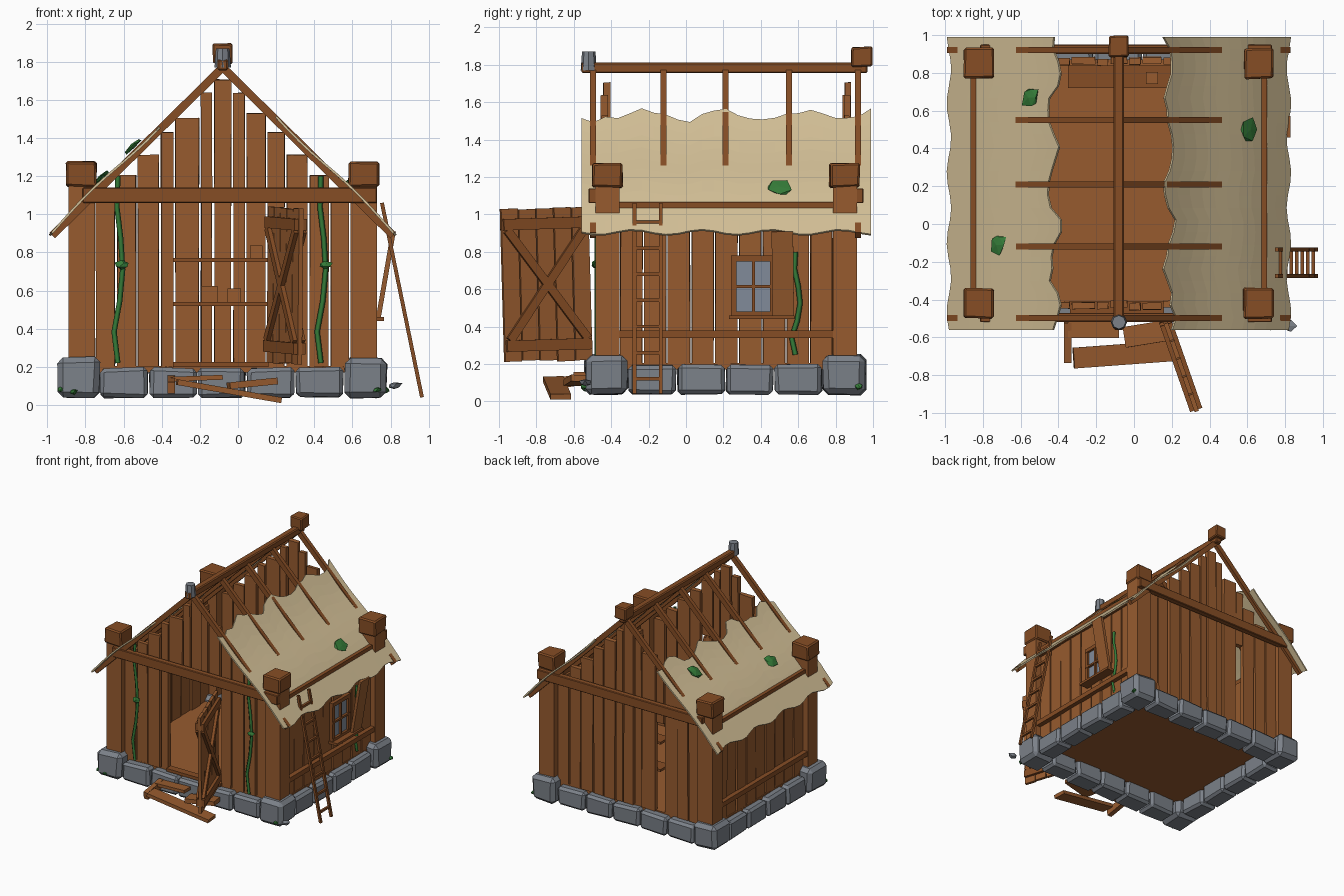
import bpy, bmesh, math, random
from mathutils import Matrix, Vector

random.seed(4)
if "Cube" in bpy.data.objects:
    bpy.data.objects.remove(bpy.data.objects["Cube"])


def material(name, rgb):
    m = bpy.data.materials.new(name)
    m.use_nodes = True
    m.diffuse_color = (*rgb, 1)
    m.node_tree.nodes["Principled BSDF"].inputs["Base Color"].default_value = (*rgb, 1)
    return m


PLANK = material("plank wood", (0.31, 0.105, 0.028))
BEAM = material("beam wood", (0.24, 0.075, 0.018))
STONE = material("grey stone", (0.20, 0.22, 0.25))
CLOTH = material("canvas", (0.66, 0.53, 0.31))
LEAF = material("leaf green", (0.035, 0.20, 0.04))
GLASS = material("window glass", (0.22, 0.26, 0.32))
MX, MY = -0.08, 0.215          # house centre
SLOPE, RIDGE = 0.985, 1.80


def roof(x):
    return RIDGE - SLOPE * abs(x - MX)


def finish(name, bm, mat, bevel=0):
    me = bpy.data.meshes.new(name)
    bm.to_mesh(me)
    bm.free()
    me.materials.append(mat)
    ob = bpy.data.objects.new(name, me)
    bpy.context.collection.objects.link(ob)
    if bevel:
        mod = ob.modifiers.new("bevel", "BEVEL")
        mod.width, mod.segments = bevel, 1
    return ob


def box(name, lo, hi, mat, bevel=0, jitter=0, frame=Matrix()):
    bm = bmesh.new()
    bmesh.ops.create_cube(bm, size=1)
    lo, hi = Vector(lo), Vector(hi)
    for v in bm.verts:
        v.co = v.co * (hi - lo) + (lo + hi) / 2
        v.co += Vector([random.uniform(-jitter, jitter) for _ in range(3)])
    bm.transform(frame)
    return finish(name, bm, mat, bevel)


def bar(name, a, b, width, thick, mat=BEAM, side=(1, 0, 0), frame=Matrix()):
    """Straight timber from a to b; width runs along side."""
    a, b = Vector(a), Vector(b)
    z = (b - a).normalized()
    x = Vector(side)
    x = (x - z * x.dot(z)).normalized()
    rot = Matrix((x, z.cross(x), z)).transposed().to_4x4()
    return box(name, (-width / 2, -thick / 2, 0), (width / 2, thick / 2, (b - a).length), mat,
               frame=frame @ Matrix.Translation(a) @ rot)


def leaves(name, c, size, mat=LEAF, tilt=0):
    bm = bmesh.new()
    bmesh.ops.create_icosphere(bm, subdivisions=1, radius=1)
    for v in bm.verts:
        v.co *= random.uniform(0.65, 1.25)
    bm.transform(Matrix.Translation(c) @ Matrix.Rotation(tilt, 4, "Y") @ Matrix.Diagonal((*size, 1)))
    finish(name, bm, mat)


# Stone footing and floor
for x in (-0.835, 0.67):
    for y in (-0.425, 0.845):
        box("corner_stone", (x - 0.108, y - 0.115, 0.04), (x + 0.108, y + 0.115, 0.25), STONE, 0.03, 0.008)
for i in range(5):
    x = -0.72 + i * 0.256
    for y in (-0.43, 0.85):
        box("footing_stone", (x, y - 0.085, 0.04), (x + 0.245, y + 0.085, 0.195), STONE, 0.02, 0.006)
for i in range(4):
    y = -0.305 + i * 0.26
    for x in (-0.835, 0.67):
        box("footing_stone", (x - 0.08, y, 0.04), (x + 0.08, y + 0.25, 0.195), STONE, 0.02, 0.006)
box("floor", (-0.85, -0.44, 0.17), (0.69, 0.87, 0.205), PLANK)
leaves("loose_stone", (0.82, -0.54, 0.10), (0.04, 0.035, 0.025), STONE)

# Corner posts with block caps
for x in (-0.82, 0.66):
    for y in (-0.42, 0.85):
        box("corner_post", (x - 0.07, y - 0.065, 0.2), (x + 0.07, y + 0.065, 1.16), PLANK)
        box("post_cap", (x - 0.08, y - 0.08, 1.145), (x + 0.08, y + 0.08, 1.275), BEAM, 0.01, 0.005)

# Gable walls: stepped planks with a doorway in front and a missing plank behind
EDGES = [-0.75, -0.64, -0.53, -0.41, -0.335, -0.2, -0.13, -0.03, 0.04, 0.15, 0.25, 0.37, 0.48, 0.59]
for front, y in ((True, -0.43), (False, 0.86)):
    for i, (a, b) in enumerate(zip(EDGES, EDGES[1:])):
        top = min(roof(a), roof(b)) - 0.045
        low = 0.2
        if front and a > -0.34 and b < 0.16:
            low = 1.07
        if not front and i == 3:
            low = 0.95
        dy = random.uniform(-0.008, 0.008)
        box("gable_plank", (a + 0.006, y - 0.018 + dy, low), (b - 0.006, y + 0.018 + dy, top), PLANK, 0, 0.003)
for y in (-0.495, 0.925):
    box("gable_beam", (-0.815, y - 0.025, 1.06), (0.73, y + 0.025, 1.14), BEAM, 0.005)
box("threshold", (-0.34, -0.47, 0.2), (0.16, -0.41, 0.225), BEAM)

# Side walls, lower rails and wall plates
for s, x in ((-1, -0.83), (1, 0.67)):
    for i in range(9):
        y = -0.355 + i * 0.127
        dx = random.uniform(-0.006, 0.006)
        box("side_plank", (x - 0.017 + dx, y + 0.005, 0.2), (x + 0.017 + dx, y + 0.122, 1.0), PLANK, 0, 0.003)
    rx = x + s * 0.035
    box("side_rail", (rx - 0.02, -0.39, 0.34), (rx + 0.02, 0.8, 0.38), BEAM)
    px = x + s * 0.02
    box("wall_plate", (px - 0.015, -0.36, 0.99), (px + 0.015, 0.79, 1.066), BEAM)

# Ridge, rafters and ridge caps
box("ridge_beam", (MX - 0.028, -0.56, 1.755), (MX + 0.028, 0.97, 1.812), BEAM, 0.008)
box("back_ridge_cap", (MX - 0.053, 0.885, 1.79), (MX + 0.053, 0.995, 1.895), BEAM, 0.008, 0.004)
bm = bmesh.new()
bmesh.ops.create_cone(bm, cap_ends=True, segments=8, radius1=0.043, radius2=0.036, depth=0.1,
                      matrix=Matrix.Translation((MX, -0.52, 1.82)))
finish("front_ridge_cap", bm, STONE)
for y in (-0.497, -0.12, 0.21, 0.55, 0.92):
    reach = 0.895 if y in (-0.497, 0.92) else 0.77
    for s in (-1, 1):
        off = 0.03
        bar("rafter", (MX, y, RIDGE - off), (MX + s * reach, y, RIDGE - off - SLOPE * reach),
            0.032, 0.042, BEAM, (0, 1, 0))

# Ragged canvas sheets over the lower roof
for s, inner in ((-1, 0.345), (1, 0.27)):
    bm = bmesh.new()
    rows, n, m = [], 24, 10
    for j in range(n + 1):
        y = -0.56 + 1.55 * j / n
        d0 = inner + random.uniform(-0.018, 0.018) + 0.025 * math.sin(j * 0.95) * s
        d1 = 0.9 + 0.012 * math.sin(j * 1.1)
        row = []
        for i in range(m + 1):
            d = d0 + (d1 - d0) * i / m
            z = RIDGE - SLOPE * d + 0.013 * math.sin(math.pi * (d - 0.55) / 0.3)
            row.append(bm.verts.new((MX + s * d, y, z)))
        rows.append(row)
    for r, q in zip(rows, rows[1:]):
        for i in range(m):
            f = (r[i], r[i + 1], q[i + 1], q[i])
            bm.faces.new(f if s > 0 else f[::-1])
    ob = finish("roof_canvas", bm, CLOTH)
    mod = ob.modifiers.new("thickness", "SOLIDIFY")
    mod.thickness, mod.offset = 0.012, -1

# Open braced door
D = Matrix.Translation((0.16, -0.5, 0.22)) @ Matrix.Rotation(-1.234, 4, "Z") @ Matrix.Rotation(0.03, 4, "Y")
for i in range(5):
    u = i * 0.1
    box("door_plank", (u + 0.003, -0.012, random.uniform(0, 0.015)),
        (u + 0.097, 0.012, 0.83 - random.uniform(0, 0.02)), PLANK, frame=D)
for v in (-0.023, 0.023):
    for w in (0.09, 0.74):
        bar("door_batten", (0.01, v, w), (0.49, v, w), 0.06, 0.022, BEAM, (0, 0, 1), D)
    for a, b in ((0.12, 0.71), (0.71, 0.12)):
        bar("door_brace", (0.03, v, a), (0.47, v, b), 0.045, 0.022, BEAM, (1, 0, 0), D)

# Window with sill and leaning board
box("window_glass", (0.688, 0.27, 0.48), (0.698, 0.46, 0.75), GLASS)
for y in (0.255, 0.36, 0.465):
    w = 0.008 if y == 0.36 else 0.015
    box("window_upright", (0.685, y - w, 0.46), (0.715, y + w, 0.76), BEAM)
for z, w in ((0.47, 0.012), (0.615, 0.008), (0.765, 0.016)):
    box("window_crossbar", (0.685, 0.24, z - w), (0.718, 0.48, z + w), BEAM)
box("window_sill", (0.68, 0.23, 0.44), (0.765, 0.58, 0.46), BEAM)
bar("leaning_board", (0.735, 0.52, 0.45), (0.815, 0.515, 0.91), 0.115, 0.025, PLANK, (0, 1, 0))

# Ladder
FOOT, HEAD = Vector((0.965, 0, 0.04)), Vector((0.755, 0, 1.06))
for y in (-0.275, -0.135):
    bar("ladder_rail", FOOT + Vector((0, y, 0)), HEAD + Vector((0, y, 0)), 0.02, 0.02)
for i in range(7):
    p = FOOT.lerp(HEAD, 0.08 + i * 0.137)
    bar("ladder_rung", p + Vector((0, -0.28, 0)), p + Vector((0, -0.13, 0)), 0.018, 0.018)

# Shelves and small boxes inside
for z in (0.53, 0.76):
    box("shelf", (-0.35, 0.72, z - 0.01), (0.2, 0.84, z + 0.01), BEAM)
for x, z, w in ((0.095, 0.77, 0.065), (-0.15, 0.54, 0.085), (-0.02, 0.54, 0.07)):
    box("shelf_box", (x - w / 2, 0.74, z), (x + w / 2, 0.74 + w, z + w), PLANK)

# Fallen planks by the door
bar("fallen_plank", (-0.35, -0.73, 0.09), (-0.35, -0.52, 0.125), 0.04, 0.06, PLANK)
bar("fallen_plank", (-0.35, -0.56, 0.135), (-0.08, -0.56, 0.145), 0.085, 0.025, PLANK, (0, 1, 0))
bar("fallen_plank", (-0.32, -0.71, 0.12), (0.225, -0.67, 0.025), 0.11, 0.03, PLANK, (0, 1, 0))
bar("fallen_plank", (-0.05, -0.6, 0.10), (0.2, -0.56, 0.125), 0.11, 0.035, PLANK, (0, 1, 0))


# Climbing vines
def vine(name, base, axis, top):
    cu = bpy.data.curves.new(name, "CURVE")
    cu.dimensions, cu.bevel_depth, cu.bevel_resolution = "3D", 0.014, 0
    sp = cu.splines.new("POLY")
    sway = (0, -0.02, 0.01, 0.025, 0.015, -0.005, 0)
    sp.points.add(len(sway) - 1)
    for i, (p, w) in enumerate(zip(sp.points, sway)):
        c = Vector(base) + Vector(axis) * w
        c.z += (top - base[2]) * i / (len(sway) - 1)
        p.co = (*c, 1)
    cu.materials.append(LEAF)
    bpy.context.collection.objects.link(bpy.data.objects.new(name, cu))


for x in (-0.63, 0.435):
    vine("front_vine", (x, -0.475, 0.22), (1, 0, 0), 1.2)
    leaves("vine_leaves", (x + 0.02, -0.485, 0.735), (0.04, 0.02, 0.022))
vine("side_vine", (0.70, 0.585, 0.25), (0, 1, 0), 0.8)

# Leaf clumps on the canvas and moss on the stones
for x, y in ((-0.55, 0.67), (-0.72, -0.11), (0.61, 0.5)):
    leaves("roof_leaves", (x, y, roof(x) + 0.02), (0.06, 0.065, 0.015), LEAF, 0.78 if x > 0 else -0.78)
for c in ((-0.93, -0.53, 0.08), (-0.86, -0.54, 0.07), (0.73, -0.54, 0.08), (0.775, 0.92, 0.08)):
    leaves("moss", c, (0.022, 0.022, 0.016))
